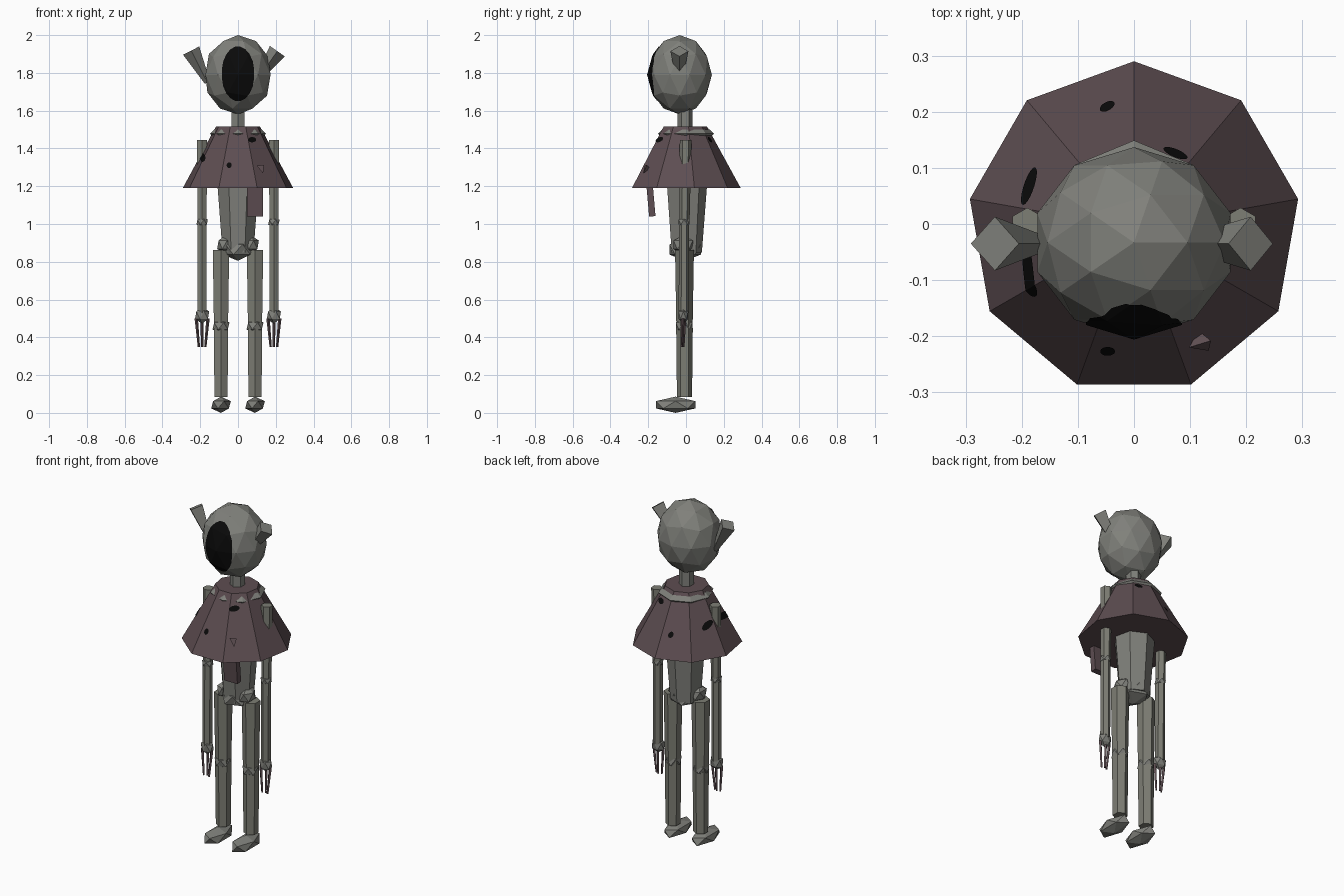
import bpy, bmesh, math
from mathutils import Vector, Matrix

if "Cube" in bpy.data.objects:
    bpy.data.objects.remove(bpy.data.objects["Cube"])


def material(name, rgb):
    m = bpy.data.materials.new(name)
    m.diffuse_color = (*rgb, 1)
    m.use_nodes = True
    m.node_tree.nodes["Principled BSDF"].inputs["Base Color"].default_value = m.diffuse_color
    return m


GREY = material("stone_grey", (0.215, 0.218, 0.198))
LIMB = material("olive_grey", (0.205, 0.207, 0.175))
CLOTH = material("dusky_plum", (0.110, 0.075, 0.083))
BLACK = material("black", (0.003, 0.003, 0.003))


def finish(bm, name, mat):
    me = bpy.data.meshes.new(name)
    bmesh.ops.recalc_face_normals(bm, faces=bm.faces[:])
    bm.to_mesh(me)
    bm.free()
    me.materials.append(mat)
    ob = bpy.data.objects.new(name, me)
    bpy.context.collection.objects.link(ob)
    return ob


def rod(name, a, b, r1, r2, sides, mat):
    """Tapered prism from a (radius r1) up to b (radius r2)."""
    a, b = Vector(a), Vector(b)
    d = b - a
    rot = Vector((0, 0, 1)).rotation_difference(d).to_matrix().to_4x4()
    bm = bmesh.new()
    bmesh.ops.create_cone(bm, cap_ends=True, segments=sides, radius1=r1, radius2=r2,
                          depth=d.length, matrix=Matrix.Translation((a + b) / 2) @ rot)
    return finish(bm, name, mat)


def ball(name, c, size, sub, mat):
    bm = bmesh.new()
    bmesh.ops.create_icosphere(bm, subdivisions=sub, radius=1,
                               matrix=Matrix.Translation(c) @ Matrix.Diagonal((*size, 1)))
    return finish(bm, name, mat)


def painted_oval(name, src, x, z, rx, rz, front_only=False):
    """Cut an oval (seen from the front) out of a surface and lift it slightly."""
    bm = bmesh.new()
    bm.from_mesh(src.data)
    n = 20
    cuts = []
    for i in range(n):
        t = 2 * math.pi * i / n
        co = (x + rx * math.cos(t), 0, z + rz * math.sin(t))
        cuts.append((co, (math.cos(t) / rx, 0, math.sin(t) / rz)))
    if front_only:
        cuts.append(((0, -0.06, 0), (0, 1, 0)))
    for co, no in cuts:
        bmesh.ops.bisect_plane(bm, geom=bm.verts[:] + bm.edges[:] + bm.faces[:],
                               plane_co=co, plane_no=Vector(no).normalized(), clear_outer=True)
    bm.normal_update()
    moves = [(v, v.normal * 0.003) for v in bm.verts]
    for v, m in moves:
        v.co += m
    me = bpy.data.meshes.new(name)
    bm.to_mesh(me)
    bm.free()
    me.materials.clear()
    me.materials.append(BLACK)
    bpy.context.collection.objects.link(bpy.data.objects.new(name, me))


# Head with dark oval face
head = ball("head", (0, -0.033, 1.79), (0.181, 0.17, 0.21), 2, GREY)
painted_oval("face_opening", head, 0, 1.795, 0.085, 0.142, front_only=True)

# Ears: flaring four-sided stubs, the left one longer and more upright
for name, x, z, tilt in (("left_ear", -0.248, 1.918, -27), ("right_ear", 0.208, 1.915, 35)):
    t = math.radians(tilt)
    tip = Vector((x, -0.035, z))
    root = tip - 0.19 * Vector((math.sin(t), 0, math.cos(t)))
    rod(name, root, tip, 0.015, 0.048, 4, GREY)

# Neck, collar and cape
rod("neck", (0, -0.005, 1.46), (0, -0.005, 1.64), 0.04, 0.04, 6, GREY)
bpy.ops.mesh.primitive_torus_add(major_segments=8, minor_segments=4, major_radius=0.126,
                                 minor_radius=0.023, location=(0, 0, 1.478))
collar = bpy.context.object
collar.name = "collar"
collar.data.materials.append(GREY)
cape = rod("cape", (0, -0.007, 1.19), (0, -0.007, 1.517), 0.297, 0.118, 9, CLOTH)

# Dark worn spots on the cape, front and back
for i, spot in enumerate(((-0.047, 1.31, 0.013, 0.015), (-0.185, 1.35, 0.014, 0.022),
                          (0.073, 1.445, 0.021, 0.014))):
    painted_oval("cape_spot_%d" % i, cape, *spot)

# Small raised patch on the cape
bm = bmesh.new()
corners = [bm.verts.new(p) for p in ((0.098, -0.22, 1.31), (0.137, -0.208, 1.312),
                                     (0.133, -0.226, 1.268), (0.115, -0.19, 1.295))]
for tri in ((0, 1, 2), (0, 1, 3), (1, 2, 3), (2, 0, 3)):
    bm.faces.new([corners[k] for k in tri])
finish(bm, "cape_patch", CLOTH)

# Cloth strip hanging below the cape
bm = bmesh.new()
bmesh.ops.create_cube(bm, size=1, matrix=Matrix.Translation((0.09, -0.187, 1.14))
                      @ Matrix.Rotation(math.radians(5), 4, 'X')
                      @ Matrix.Diagonal((0.086, 0.034, 0.2, 1)))
finish(bm, "hanging_strip", CLOTH)

# Torso and pelvis
rod("torso", (0, 0, 0.85), (0, 0, 1.42), 0.084, 0.128, 7, GREY)
ball("pelvis", (0, -0.005, 0.865), (0.09, 0.098, 0.06), 1, GREY)

for s, side in ((-1, "left"), (1, "right")):
    # Arms
    x = 0.19 * s
    rod(side + "_upper_arm", (x, -0.008, 1.01), (x, -0.002, 1.445), 0.027, 0.031, 6, LIMB)
    ball(side + "_elbow", (x, -0.01, 1.01), (0.034, 0.034, 0.028), 1, GREY)
    rod(side + "_forearm", (x, -0.012, 0.53), (x, -0.01, 1.01), 0.027, 0.027, 6, LIMB)
    ball(side + "_hand", (x, -0.014, 0.517), (0.042, 0.03, 0.045), 1, GREY)
    # Fingers
    for k, dy in ((-1, 0), (0, 0.008), (1, 0)):
        rod("%s_finger_%d" % (side, k + 2), (x + 0.017 * k, -0.022 + dy, 0.348),
            (x + 0.031 * k, -0.016 + dy, 0.5), 0.006, 0.009, 4, CLOTH)
    # Legs
    x = 0.09 * s
    ball(side + "_hip", (0.07 * s, -0.015, 0.89), (0.045, 0.06, 0.05), 1, GREY)
    rod(side + "_thigh", (x, -0.008, 0.45), (x, -0.008, 0.862), 0.043, 0.05, 6, LIMB)
    ball(side + "_knee", (x, -0.01, 0.46), (0.05, 0.052, 0.042), 1, GREY)
    rod(side + "_shin", (x, -0.008, 0.085), (x, -0.008, 0.45), 0.04, 0.044, 6, LIMB)
    ball(side + "_foot", (x, -0.055, 0.043), (0.058, 0.123, 0.043), 1, GREY)
